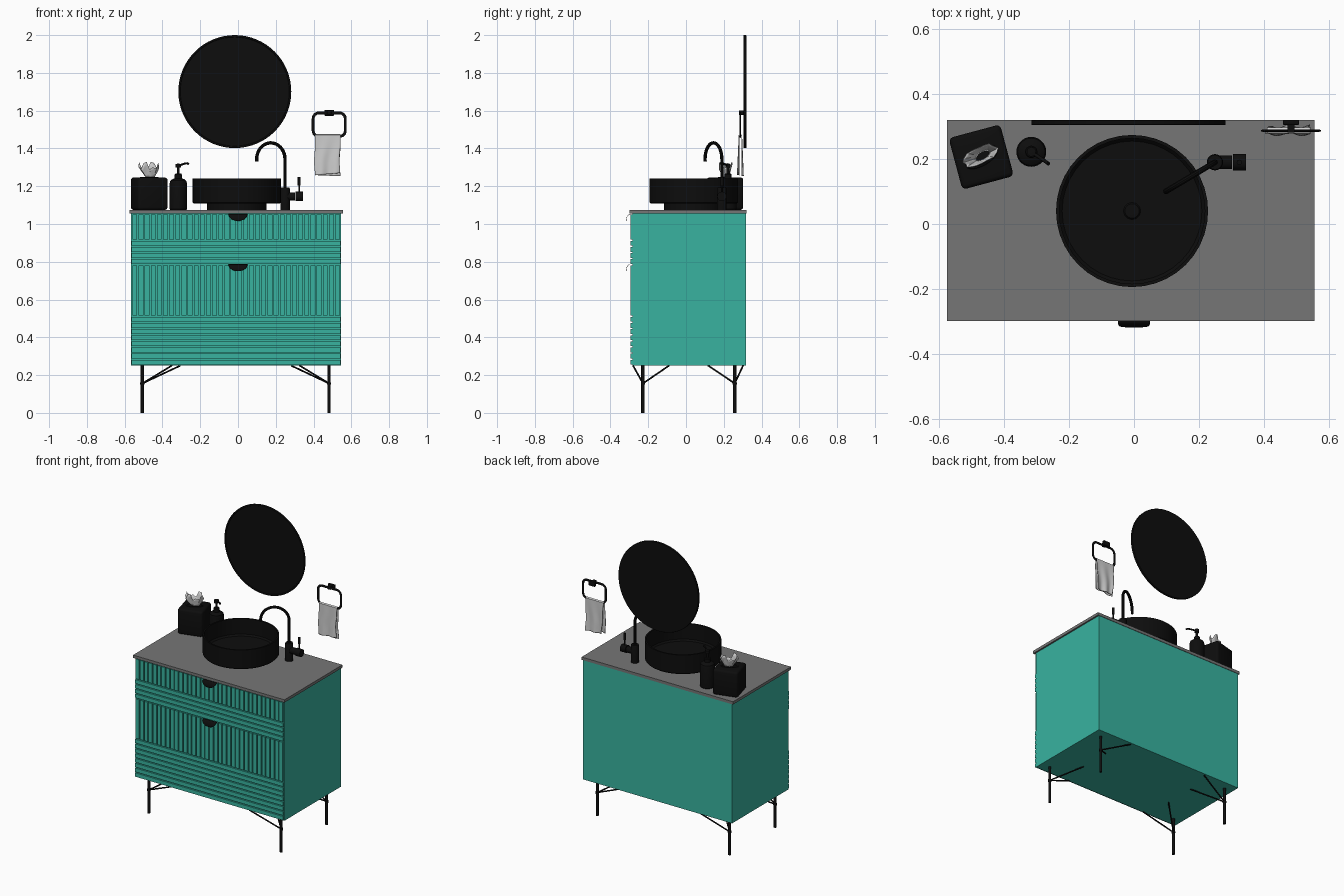
import bpy, bmesh, math, random
from math import sin, cos, pi, radians
from mathutils import Vector, Matrix

if "Cube" in bpy.data.objects:
    bpy.data.objects.remove(bpy.data.objects["Cube"])

random.seed(4)


def material(name, r, g, b):
    m = bpy.data.materials.new(name)
    m.diffuse_color = (r, g, b, 1)
    m.use_nodes = True
    m.node_tree.nodes["Principled BSDF"].inputs["Base Color"].default_value = m.diffuse_color
    return m


TEAL = material("teal_paint", 0.04, 0.45, 0.35)
BLACK = material("matte_black", 0.004, 0.004, 0.004)
STONE = material("grey_stone", 0.18, 0.18, 0.18)
CLOTH = material("pale_cloth", 0.6, 0.6, 0.6)


def finish(name, bm, mat, smooth=True):
    bmesh.ops.recalc_face_normals(bm, faces=bm.faces)
    me = bpy.data.meshes.new(name)
    bm.to_mesh(me)
    bm.free()
    me.materials.append(mat)
    ob = bpy.data.objects.new(name, me)
    bpy.context.collection.objects.link(ob)
    if smooth:
        bpy.ops.object.select_all(action='DESELECT')
        ob.select_set(True)
        bpy.context.view_layer.objects.active = ob
        bpy.ops.object.shade_smooth_by_angle(angle=radians(35))
    return ob


def add_box(bm, x0, x1, y0, y1, z0, z1):
    mid = Vector((x0 + x1, y0 + y1, z0 + z1)) / 2
    m = Matrix.Translation(mid) @ Matrix.Diagonal((x1 - x0, y1 - y0, z1 - z0, 1))
    bmesh.ops.create_cube(bm, size=1, matrix=m)


def box(name, mat, *dims, bevel=0):
    bm = bmesh.new()
    add_box(bm, *dims)
    if bevel:
        bmesh.ops.bevel(bm, geom=bm.edges[:], offset=bevel, segments=3, profile=0.5, affect='EDGES')
    return finish(name, bm, mat, bevel > 0)


def add_rod(bm, a, b, r, sides=12):
    a, b = Vector(a), Vector(b)
    m = Matrix.Translation((a + b) / 2) @ (b - a).to_track_quat('Z', 'Y').to_matrix().to_4x4()
    bmesh.ops.create_cone(bm, cap_ends=True, segments=sides, radius1=r, radius2=r,
                          depth=(b - a).length, matrix=m)


def lathe(name, mat, profile, place, sides=32):
    bm = bmesh.new()
    vs = [bm.verts.new((r, 0, z)) for r, z in profile]
    es = [bm.edges.new(p) for p in zip(vs, vs[1:])]
    bmesh.ops.spin(bm, geom=vs + es, cent=(0, 0, 0), axis=(0, 0, 1), angle=2 * pi, steps=sides)
    bmesh.ops.remove_doubles(bm, verts=bm.verts, dist=1e-5)
    bm.transform(place)
    return finish(name, bm, mat)


def sweep(name, mat, pts, r, closed=False):
    cu = bpy.data.curves.new(name, 'CURVE')
    cu.dimensions = '3D'
    cu.bevel_depth, cu.bevel_resolution, cu.use_fill_caps = r, 3, True
    sp = cu.splines.new('POLY')
    sp.points.add(len(pts) - 1)
    for p, q in zip(sp.points, pts):
        p.co = (*q, 1)
    sp.use_cyclic_u = closed
    tmp = bpy.data.objects.new(name + "_path", cu)
    bpy.context.collection.objects.link(tmp)
    bm = bmesh.new()
    bm.from_mesh(tmp.evaluated_get(bpy.context.evaluated_depsgraph_get()).to_mesh())
    bpy.data.objects.remove(tmp)
    return bm if name.startswith("towel") else finish(name, bm, mat)


def grid_sheet(name, mat, nu, nv, f, thick, wrap=False):
    bm = bmesh.new()
    g = [[bm.verts.new(f(i / (nu - (not wrap)), j / (nv - 1))) for j in range(nv)] for i in range(nu)]
    for i in range(nu if wrap else nu - 1):
        k = (i + 1) % nu
        for j in range(nv - 1):
            bm.faces.new((g[i][j], g[k][j], g[k][j + 1], g[i][j + 1]))
    ob = finish(name, bm, mat)
    ob.modifiers.new("thickness", 'SOLIDIFY').thickness = thick
    return ob


# Cabinet body and countertop
X0, X1 = -0.563, 0.543
box("cabinet_body", TEAL, X0 - 0.003, X1 + 0.003, -0.284, 0.317, 0.25, 1.056)
box("countertop", STONE, -0.575, 0.556, -0.299, 0.32, 1.056, 1.075)


# Drawer fronts: upright slats above level slats
def drawer(name, z0, zm, z1, rows, gap=0.007):
    bm = bmesh.new()
    pitch = (X1 - X0) / 34
    for i in range(34):
        x = X0 + i * pitch
        add_box(bm, x + gap / 2, x + pitch - gap / 2, -0.294, -0.283, zm + gap / 2, z1 - gap / 2)
    h = (zm - z0) / rows
    for i in range(rows):
        z = z0 + i * h
        add_box(bm, X0, X1, -0.294, -0.283, z + gap / 2, z + h - gap / 2)
    finish(name, bm, TEAL, False)


drawer("upper_drawer", 0.785, 0.914, 1.054, 4)
drawer("lower_drawer", 0.252, 0.512, 0.785, 8)


# Curved half-round pulls
def pull(top):
    def f(u, v):
        a = v * pi / 2
        drop = 1 - cos(a)
        w = 0.05 * math.sqrt(max(0, 1 - (0.97 * drop) ** 2))
        return ((2 * u - 1) * w, -0.294 - 0.024 * sin(a), top - 0.036 * drop)
    return f


grid_sheet("upper_pull", BLACK, 13, 13, pull(1.053), 0.002)
grid_sheet("lower_pull", BLACK, 13, 13, pull(0.787), 0.002)

# Legs with two slanted braces each
for side, x, sx in (("left", -0.506, 1), ("right", 0.482, -1)):
    for end, y, edge, inner in (("front", -0.228, -0.28, -0.09), ("back", 0.258, 0.302, 0.118)):
        bm = bmesh.new()
        add_rod(bm, (x, y, 0), (x, y, 0.252), 0.009, 16)
        add_rod(bm, (x, y, 0.15), (x, y, 0.162), 0.0115, 16)
        add_rod(bm, (x, y, 0.156), (x + sx * 0.2, edge, 0.25), 0.0045)
        add_rod(bm, (x, y, 0.156), (x + sx * 0.155, inner, 0.25), 0.0045)
        finish(f"{end}_{side}_leg", bm, BLACK)

# Vessel basin on a round foot, with drain
T = Matrix.Translation
lathe("basin", BLACK, [(0, 1.075), (0.157, 1.075), (0.157, 1.109), (0.228, 1.109), (0.234, 1.115),
                       (0.234, 1.24), (0.224, 1.24), (0.224, 1.135), (0.215, 1.125), (0, 1.12)],
      T((-0.006, 0.04, 0)), 40)
lathe("drain", BLACK, [(0, 1.127), (0.022, 1.126), (0.028, 1.118)], T((-0.006, 0.04, 0)), 24)

# Tap: column, arched spout, side valve and lever
fx, fy, zc, R = 0.249, 0.19, 1.342, 0.0875
d = Vector((-0.155, -0.092, 0)).normalized()
base = Vector((fx, fy, 0))
arch = [(fx, fy, 1.18)] + [tuple(base + d * (R - R * cos(a)) + Vector((0, 0, zc + R * sin(a))))
                           for a in [pi * i / 20 * 1.04 for i in range(21)]]
sweep("tap_spout", BLACK, arch, 0.009)
lathe("tap_column", BLACK, [(0, 1.075), (0.025, 1.075), (0.025, 1.188), (0.022, 1.194), (0, 1.194)],
      T((fx, fy, 0)), 24)
bm = bmesh.new()
add_rod(bm, (fx, fy, 1.146), (0.302, fy, 1.146), 0.021, 24)
add_rod(bm, (0.304, fy, 1.146), (0.344, fy, 1.146), 0.025, 24)
add_rod(bm, (0.324, fy, 1.15), (0.324, fy, 1.212), 0.005)
add_rod(bm, (0.324, fy, 1.205), (0.324, fy, 1.248), 0.008)
finish("tap_valve", bm, BLACK)

# Round wall mirror with raised rim
lathe("mirror", BLACK, [(0, -0.002), (0.297, -0.002), (0.299, 0), (0.299, 0.012), (0.297, 0.014),
                        (0.290, 0.014), (0.288, 0.010), (0, 0.010)],
      T((-0.017, 0.318, 1.701)) @ Matrix.Rotation(pi / 2, 4, 'X'), 64)

# Towel ring: flattened rounded loop on a wall mount
cx, cz, hw, hh, cr = 0.483, 1.526, 0.085, 0.062, 0.03
loop = []
for q, (sx, sz) in enumerate(((1, 1), (-1, 1), (-1, -1), (1, -1))):
    for i in range(7):
        a = q * pi / 2 + i * pi / 12
        loop.append((cx + sx * (hw - cr) + cr * cos(a), 0, cz + sz * (hh - cr) + cr * sin(a)))
bm = sweep("towel_ring", BLACK, loop, 0.008, True)
bm.transform(T((0, 0.287, 0)) @ Matrix.Diagonal((1, 0.45, 1, 1)))
finish("towel_ring", bm, BLACK)
box("ring_mount", BLACK, 0.458, 0.508, 0.305, 0.32, 1.572, 1.604, bevel=0.004)
box("ring_clasp", BLACK, 0.472, 0.494, 0.281, 0.31, 1.578, 1.602, bevel=0.002)


# Hand towel folded over the lower bar
def towel(u, v):
    s = 2 * v - 1
    hang = max(0, abs(s) - 0.06) / 0.94
    y = 0.288 + math.copysign(min(1, abs(s) / 0.06), s) * (0.009 + 0.004 * hang)
    y += 0.005 * hang * sin(u * 11 + 2 * hang + (s > 0))
    x = 0.409 + 0.134 * u + hang * ((0.012 - 0.018 * u) if s > 0 else -0.006)
    x += 0.004 * sin(hang * 8) * hang
    z = 1.476 - 0.006 * min(1, abs(s) / 0.06) - hang * (0.212 - 0.012 * u * (1 if s < 0 else -0.4))
    return (x, y, z)


grid_sheet("hand_towel", CLOTH, 20, 67, towel, 0.003)

# Tissue box, turned a little, slightly swollen sides, with a slot on top
bm = bmesh.new()
bmesh.ops.create_cube(bm, size=1, matrix=Matrix.Diagonal((0.164, 0.164, 0.171, 1)))
bmesh.ops.bevel(bm, geom=bm.edges[:], offset=0.014, segments=3, profile=0.5, affect='EDGES')
TB = T((-0.47, 0.206, 1.1605)) @ Matrix.Rotation(radians(15), 4, 'Z')
bm.transform(TB)
finish("tissue_box", bm, BLACK)
lathe("tissue_slot", BLACK, [(0.025, 0.084), (0.027, 0.088), (0.032, 0.088), (0.035, 0.084)],
      TB @ Matrix.Rotation(radians(15), 4, 'Z') @ Matrix.Diagonal((1.7, 0.8, 1, 1)), 24)

# Crumpled tissue
jit = [random.uniform(-1, 1) for _ in range(18)]


def tissue(u, v):
    i = round(u * 18) % 18
    r = 0.020 + 0.030 * v + 0.016 * v * jit[i] * (1 - 0.5 * v)
    a = 2 * pi * u
    p = Matrix.Rotation(radians(32), 3, 'Z') @ Vector((1.15 * r * cos(a), 0.55 * r * sin(a), 0))
    z = 1.243 + v * (0.066 + 0.024 * jit[(i * 7 + 3) % 18])
    return (p.x - 0.465 - 0.008 * v, p.y + 0.211, z)


grid_sheet("tissue", CLOTH, 18, 5, tissue, 0.0015, wrap=True)

# Soap bottle with pump
lathe("soap_bottle", BLACK, [(0, 1.075), (0.043, 1.075), (0.046, 1.079), (0.046, 1.215), (0.042, 1.229),
                             (0.030, 1.238), (0.019, 1.241), (0.019, 1.262), (0.016, 1.266),
                             (0.007, 1.267), (0.007, 1.298), (0.014, 1.299), (0.014, 1.318), (0, 1.32)],
      T((-0.316, 0.222, 0)), 28)
sweep("soap_nozzle", BLACK, [(-0.316, 0.222, 1.309), (-0.285, 0.201, 1.319), (-0.268, 0.189, 1.322),
                             (-0.262, 0.185, 1.316)], 0.0055)
